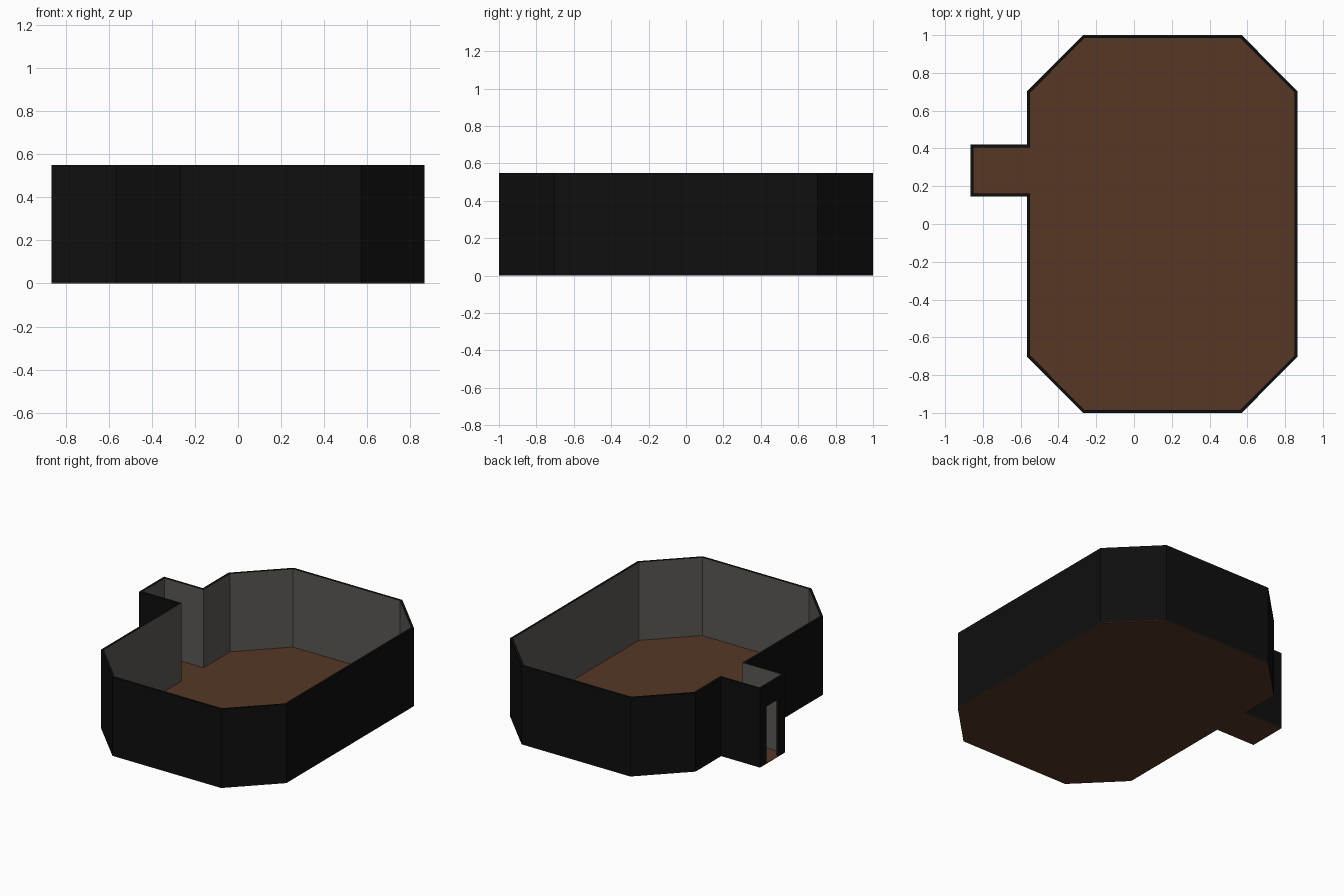
import bpy, bmesh
from mathutils import Vector

if "Cube" in bpy.data.objects:
    bpy.data.objects.remove(bpy.data.objects["Cube"])

HEIGHT, DOOR_TOP, FLOOR_T, WALL_T = 0.55, 0.40, 0.004, 0.016

# Room plan, counter-clockwise; the two extra alcove points are the door jambs
PLAN = [Vector(p) for p in [
    (0.57, -1), (0.866, -0.703), (0.866, 0.703), (0.57, 1), (-0.27, 1), (-0.566, 0.703),
    (-0.566, 0.42), (-0.866, 0.42), (-0.866, 0.351), (-0.866, 0.213), (-0.866, 0.145),
    (-0.566, 0.145), (-0.566, -0.703), (-0.27, -1)]]
DOOR = 8  # index of the segment holding the doorway
N = len(PLAN)


def material(name, rgb):
    m = bpy.data.materials.new(name)
    m.diffuse_color = (*rgb, 1)
    m.use_nodes = True
    m.node_tree.nodes["Principled BSDF"].inputs["Base Color"].default_value = m.diffuse_color
    return m


def finish(name, bm, mats):
    bmesh.ops.recalc_face_normals(bm, faces=bm.faces)
    me = bpy.data.meshes.new(name)
    bm.to_mesh(me)
    bm.free()
    for m in mats:
        me.materials.append(m)
    bpy.context.collection.objects.link(bpy.data.objects.new(name, me))


def inset(i):
    """Mitred inner corner of the wall at plan point i."""
    def normal(a, b):
        d = (b - a).normalized()
        return Vector((-d.y, d.x))
    n1 = normal(PLAN[i - 1], PLAN[i])
    n2 = normal(PLAN[i], PLAN[(i + 1) % N])
    return PLAN[i] + (n1 + n2) * WALL_T / (1 + n1.dot(n2))


black = material("black_outside", (0.0045, 0.0045, 0.0045))
grey = material("grey_plaster", (0.105, 0.098, 0.088))
brown = material("brown_floor", (0.093, 0.038, 0.018))

# Floor: thin slab over the whole plan
bm = bmesh.new()
base = bm.faces.new([bm.verts.new((p.x, p.y, 0)) for p in PLAN])
ext = bmesh.ops.extrude_face_region(bm, geom=[base], use_keep_orig=True)
bmesh.ops.translate(bm, vec=(0, 0, FLOOR_T),
                    verts=[g for g in ext["geom"] if isinstance(g, bmesh.types.BMVert)])
finish("floor", bm, [brown])

# Walls: thin ring, black outside and on the rim, grey inside, open doorway
bm = bmesh.new()
inner = [inset(i) for i in range(N)]


def quad(points, mat):
    bm.faces.new([bm.verts.new((p.x, p.y, z)) for p, z in points]).material_index = mat


for i in range(N):
    j = (i + 1) % N
    a, b, c, d = PLAN[i], PLAN[j], inner[j], inner[i]
    lo = DOOR_TOP if i == DOOR else FLOOR_T
    quad([(a, lo), (b, lo), (b, HEIGHT), (a, HEIGHT)], 0)
    quad([(c, lo), (d, lo), (d, HEIGHT), (c, HEIGHT)], 1)
    quad([(a, HEIGHT), (b, HEIGHT), (c, HEIGHT), (d, HEIGHT)], 0)
    quad([(d, lo), (c, lo), (b, lo), (a, lo)], 0)
# door jambs
for i in (DOOR, DOOR + 1):
    quad([(PLAN[i], FLOOR_T), (inner[i], FLOOR_T), (inner[i], DOOR_TOP), (PLAN[i], DOOR_TOP)], 0)
bmesh.ops.remove_doubles(bm, verts=bm.verts, dist=1e-5)
finish("walls", bm, [black, grey])
